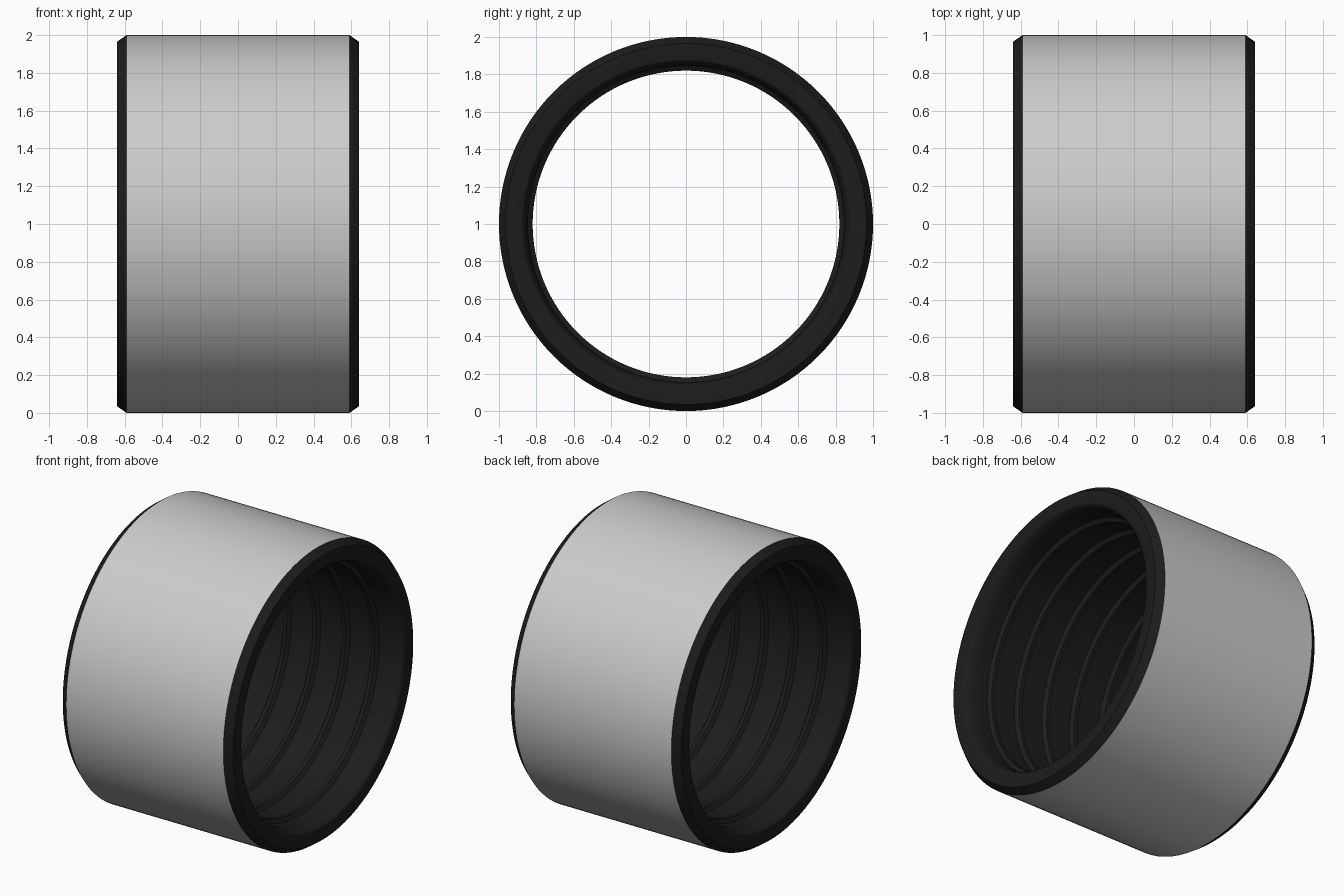
import bpy, bmesh, math

if "Cube" in bpy.data.objects:
    bpy.data.objects.remove(bpy.data.objects["Cube"])

SEG = 128


def lathe(name, profile, color=None):
    """Revolve an open (x, radius) profile around the horizontal x axis at z = 1."""
    bm = bmesh.new()
    rings = []
    for x, r in profile:
        rings.append([bm.verts.new((x, r * math.cos(2 * math.pi * i / SEG),
                                    1 + r * math.sin(2 * math.pi * i / SEG)))
                      for i in range(SEG)])
    for a, b in zip(rings, rings[1:]):
        for i in range(SEG):
            j = (i + 1) % SEG
            bm.faces.new((a[i], b[i], b[j], a[j]))
    me = bpy.data.meshes.new(name)
    # profiles run +x along the outside, so flip to face outward
    bmesh.ops.reverse_faces(bm, faces=bm.faces[:])
    bm.normal_update()
    mid = SEG // 8
    bm.faces.ensure_lookup_table()
    f = bm.faces[mid]
    c = f.calc_center_median()
    radial = f.normal.y * c.y + f.normal.z * (c.z - 1)
    if radial < 0:
        bmesh.ops.reverse_faces(bm, faces=bm.faces[:])
    bm.to_mesh(me)
    bm.free()
    ob = bpy.data.objects.new(name, me)
    bpy.context.collection.objects.link(ob)
    if color:
        mat = bpy.data.materials.new(name + "_black")
        mat.diffuse_color = color
        mat.use_nodes = True
        mat.node_tree.nodes["Principled BSDF"].inputs["Base Color"].default_value = mat.diffuse_color
        me.materials.append(mat)
    bpy.ops.object.select_all(action='DESELECT')
    ob.select_set(True)
    bpy.context.view_layer.objects.active = ob
    bpy.ops.object.shade_smooth_by_angle(angle=math.radians(25))
    return ob


# Outer grey sleeve
lathe("outer_sleeve", [(-0.59, 1.0), (0.59, 1.0)])

# Black liner: chamfer, end face, rounded lip, ribbed bore, mirrored other end
WALL, CREST = 0.845, 0.82
lip = [(0.59, 1.0), (0.64, 0.965), (0.64, 0.885)]
for k in range(1, 7):
    a = math.pi / 2 * k / 6
    lip.append((0.64 - 0.10 * (1 - math.cos(a)), 0.885 - (0.885 - WALL) * math.sin(a)))

bore = []
for k in range(2, -3, -1):
    c = 0.22 * k
    bore += [(c + 0.03, WALL), (c + 0.013, CREST), (c - 0.013, CREST), (c - 0.03, WALL)]

other_lip = [(-x, r) for x, r in reversed(lip)]
lathe("ribbed_liner", lip + bore + other_lip, (0.012, 0.012, 0.012, 1))
